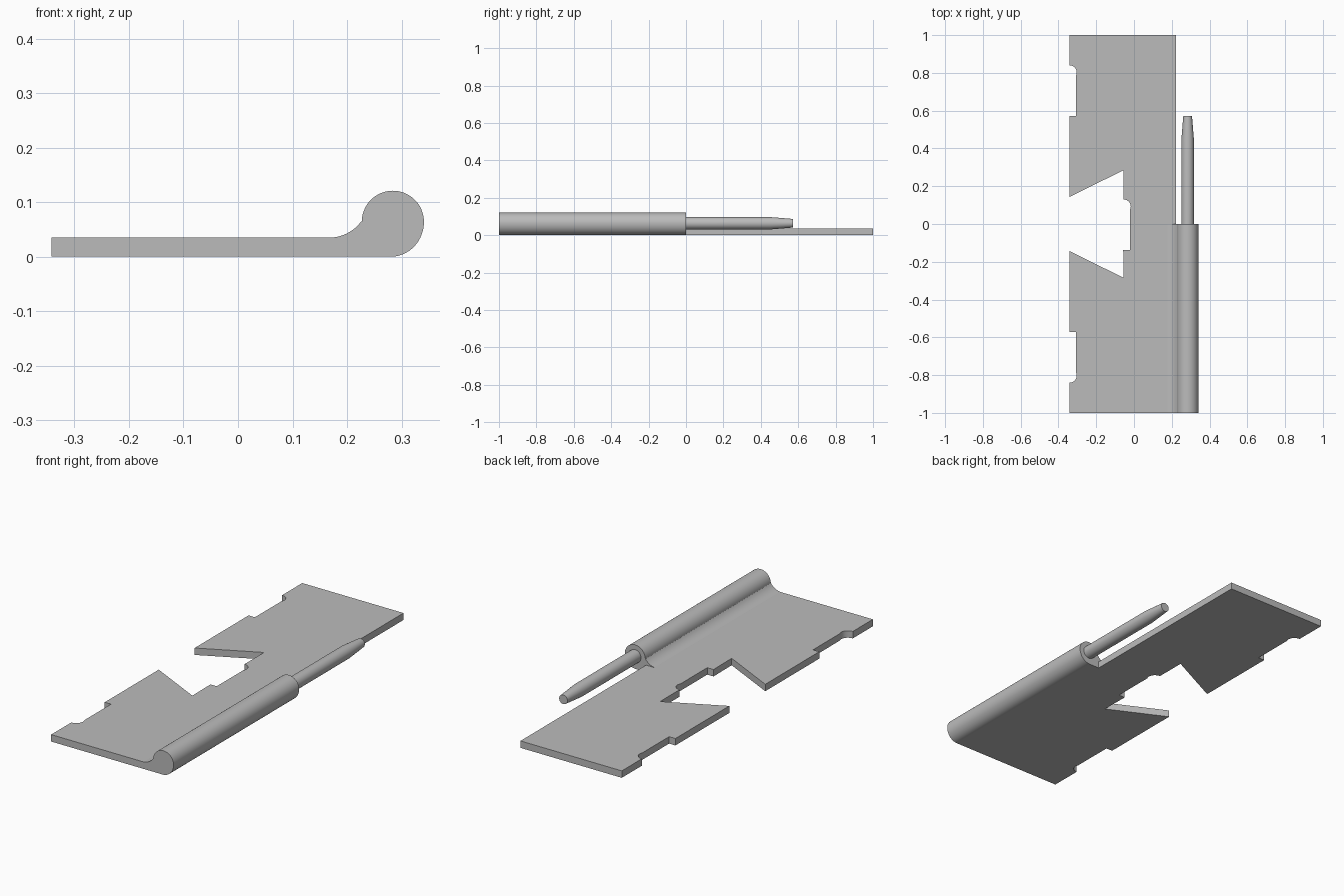
import bpy
import bmesh
import math
from mathutils import Vector

cube = bpy.data.objects.get("Cube")
if cube:
    bpy.data.objects.remove(cube, do_unlink=True)

steel = bpy.data.materials.new("grey_steel")
steel.use_nodes = True
colour = (0.5, 0.5, 0.5, 1)
steel.diffuse_color = colour
steel.node_tree.nodes["Principled BSDF"].inputs["Base Color"].default_value = colour

THICK = 0.035
PIN_X, PIN_Z = 0.284, 0.064


def extrude_outline(name, points, offset):
    """Solid made by sweeping a closed outline along an offset."""
    bm = bmesh.new()
    face = bm.faces.new([bm.verts.new(p) for p in points])
    swept = bmesh.ops.extrude_face_region(bm, geom=[face])
    moved = [v for v in swept["geom"] if isinstance(v, bmesh.types.BMVert)]
    bmesh.ops.translate(bm, verts=moved, vec=Vector(offset))
    return finish(name, bm)


def finish(name, bm):
    bmesh.ops.recalc_face_normals(bm, faces=bm.faces[:])
    mesh = bpy.data.meshes.new(name)
    bm.to_mesh(mesh)
    bm.free()
    mesh.materials.append(steel)
    obj = bpy.data.objects.new(name, mesh)
    bpy.context.collection.objects.link(obj)
    bpy.ops.object.select_all(action="DESELECT")
    obj.select_set(True)
    bpy.context.view_layer.objects.active = obj
    bpy.ops.object.shade_smooth_by_angle(angle=math.radians(30))
    return obj


def arc(cx, cy, rx, ry, start, end, steps):
    """Points along an elliptical arc, angles in degrees."""
    angles = [math.radians(start + (end - start) * i / steps) for i in range(steps + 1)]
    return [(cx + rx * math.cos(a), cy + ry * math.sin(a)) for a in angles]


# Hinge leaf: outer edge notches are mirrored, the middle cut-out is not
edge, recess, fillet_x = -0.342, -0.307, 0.175
outer = [(edge, 1), (edge, 0.84)]
outer += arc(-0.342, 0.803, 0.039, 0.037, 90, -25, 8)
outer += [(recess, 0.785), (recess, 0.573), (edge, 0.573), (edge, 0.143), (-0.055, 0.285)]
inner = [(-0.055, 0.13)] + arc(-0.055, 0.093, 0.038, 0.037, 80, -30, 8)
inner += [(-0.022, 0.07), (-0.022, -0.138), (-0.057, -0.138)]
mirrored = [(x, -y) for x, y in reversed(outer)]
right_side = [(fillet_x, -1), (fillet_x, 0), (0.223, 0), (0.223, 1)]
outline = outer + inner + mirrored + right_side
extrude_outline("hinge_leaf", [(x, y, 0) for x, y in outline], (0, 0, THICK))

# Rolled knuckle with a concave fillet blending into the leaf
profile = [(fillet_x, 0)]
profile += arc(0.28, PIN_Z, 0.061, PIN_Z, -90, 0, 16)
profile += arc(PIN_X, PIN_Z, 0.057, 0.057, 0, 180, 36)[1:]
profile += arc(0.167, 0.105, 0.072, 0.07, -34, -83, 8)
profile += [(fillet_x, THICK)]
extrude_outline("knuckle", [(x, -1, z) for x, z in profile], (0, 1, 0))

# Hinge pin with a tapered tip, lathed around the knuckle axis
bm = bmesh.new()
sides = 40
rings = []
for y, radius in ((-0.02, 0.033), (0.45, 0.033), (0.572, 0.023)):
    circle = arc(PIN_X, PIN_Z, radius, radius, 0, 360, sides)[:-1]
    rings.append([bm.verts.new((x, y, z)) for x, z in circle])
for low, high in zip(rings, rings[1:]):
    for i in range(sides):
        j = (i + 1) % sides
        bm.faces.new((low[i], low[j], high[j], high[i]))
bm.faces.new(rings[0])
bm.faces.new(rings[-1])
finish("hinge_pin", bm)
